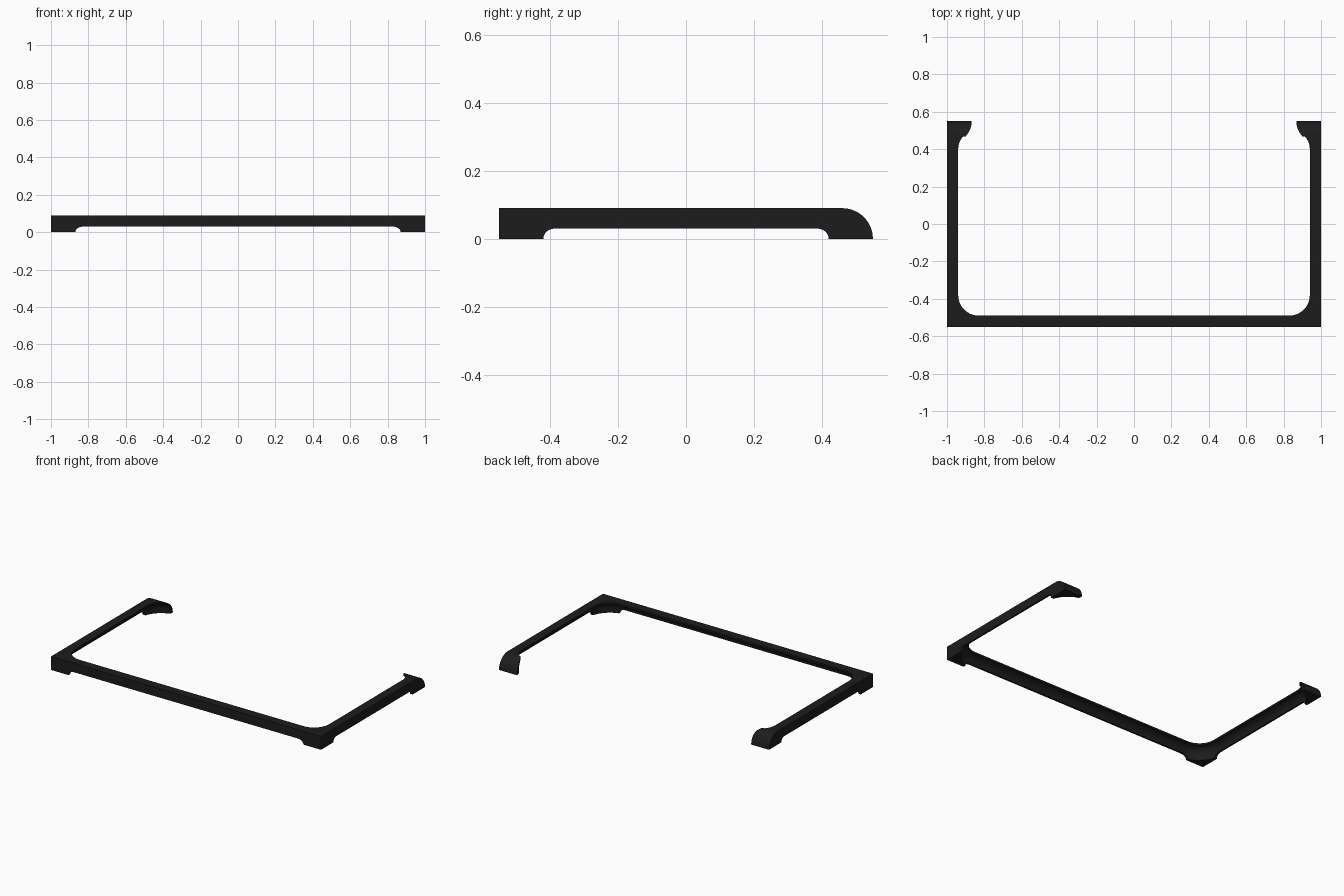
import bpy, bmesh
from math import sin, cos, radians

if "Cube" in bpy.data.objects:
    bpy.data.objects.remove(bpy.data.objects["Cube"])


def arc(cx, cy, rx, ry, a0, a1, n=12):
    return [(cx + rx * cos(radians(a0 + (a1 - a0) * i / n)),
             cy + ry * sin(radians(a0 + (a1 - a0) * i / n))) for i in range(n + 1)]


def loft(name, rings):
    """Solid through a stack of equal-length closed rings."""
    bm = bmesh.new()
    vs = [[bm.verts.new(p) for p in ring] for ring in rings]
    n = len(vs[0])
    for a, b in zip(vs, vs[1:]):
        for i in range(n):
            j = (i + 1) % n
            bm.faces.new((a[i], a[j], b[j], b[i]))
    bm.faces.new(vs[0])
    bm.faces.new(vs[-1])
    bmesh.ops.recalc_face_normals(bm, faces=bm.faces)
    me = bpy.data.meshes.new(name)
    bm.to_mesh(me)
    bm.free()
    ob = bpy.data.objects.new(name, me)
    bpy.context.collection.objects.link(ob)
    return ob


def prism(name, pts, lo, hi, place):
    return loft(name, [[place(u, v, w) for u, v in pts] for w in (lo, hi)])


def boolean(ob, cutter, op):
    cutter.hide_render = True
    m = ob.modifiers.new(op, 'BOOLEAN')
    m.operation, m.object, m.solver = op, cutter, 'EXACT'
    bpy.context.view_layer.objects.active = ob
    bpy.ops.object.modifier_apply(modifier=m.name)
    bpy.data.objects.remove(cutter)


# U-shaped plan with filleted front corners and flared back tips
inner = arc(0.83, -0.38, 0.11, 0.11, -90, 0)
inner += arc(0.84, 0.40, 0.10, 0.10, 0, 44, 8)
inner += arc(0.988, 0.55, 0.12, 0.12, 224, 180, 8)
half = [(1, -0.55), (1, 0.55)] + inner[::-1]
plan = half + [(-x, y) for x, y in half[::-1]]
frame = prism("frame", plan, 0, 0.09, lambda u, v, w: (u, v, w))

# Side silhouette: rounded back end
side = [(-0.55, 0), (-0.55, 0.09)] + arc(0.46, 0, 0.09, 0.09, 90, 0, 16)
boolean(frame, prism("side_outline", side, -1.1, 1.1, lambda u, v, w: (w, u, v)), 'INTERSECT')


# Hollow underside: a rounded tray leaves a thin top lip and outer wall
def tray_ring(inset, z):
    r = 0.158 - inset
    x, y0, y1 = 0.988 - inset, -0.538 + inset, 0.53 - inset
    ring = (arc(x - r, y1 - r, r, r, 0, 90) + arc(r - x, y1 - r, r, r, 90, 180)
            + arc(r - x, y0 + r, r, r, 180, 270) + arc(x - r, y0 + r, r, r, 270, 360))
    return [(u, v, z) for u, v in ring]


fillet = [(0.048 * (1 - c), 0.03 + s) for c, s in arc(0, 0, 1, 0.048, 0, 90, 10)]
boolean(frame, loft("tray", [tray_ring(0, -0.05)] + [tray_ring(i, z) for i, z in fillet]), 'DIFFERENCE')


# Rounded recesses under the arms and the front bar leave four corner feet
def recess(h, r):
    return ([(-h, -0.05)] + arc(r - h, 0, r, 0.03, 180, 90)
            + arc(h - r, 0, r, 0.03, 90, 0) + [(h, -0.05)])


boolean(frame, prism("side_recess", recess(0.42, 0.035), -1.1, 1.1, lambda u, v, w: (w, u, v)), 'DIFFERENCE')
boolean(frame, prism("front_recess", recess(0.87, 0.045), -0.7, 0.45, lambda u, v, w: (u, w, v)), 'DIFFERENCE')

mat = bpy.data.materials.new("black_plastic")
mat.diffuse_color = (0.012, 0.012, 0.012, 1)
mat.use_nodes = True
mat.node_tree.nodes["Principled BSDF"].inputs["Base Color"].default_value = mat.diffuse_color
frame.data.materials.clear()
frame.data.materials.append(mat)
frame.select_set(True)
bpy.context.view_layer.objects.active = frame
bpy.ops.object.shade_smooth_by_angle(angle=radians(30))
